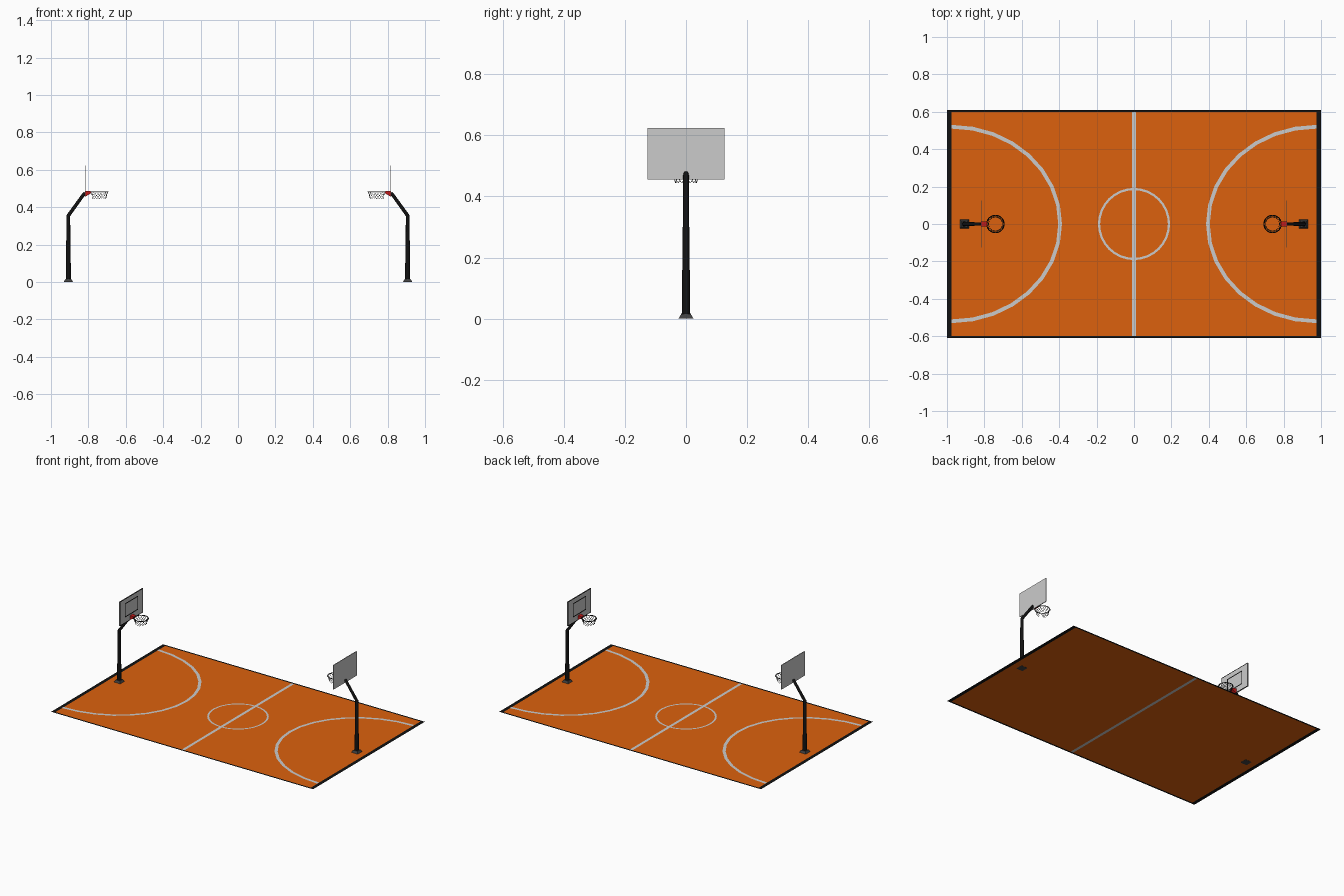
import bpy
from math import pi, sin, cos

if "Cube" in bpy.data.objects:
    bpy.data.objects.remove(bpy.data.objects["Cube"])


def material(name, r, g, b):
    m = bpy.data.materials.new(name)
    m.diffuse_color = (r, g, b, 1)
    m.use_nodes = True
    m.node_tree.nodes["Principled BSDF"].inputs["Base Color"].default_value = m.diffuse_color
    return m


ORANGE = material("court_orange", 0.72, 0.12, 0.004)
BLACK = material("black", 0.006, 0.006, 0.006)
DARK = material("dark_grey", 0.05, 0.05, 0.05)
RED = material("red", 0.55, 0.01, 0.01)


def add(name, mesh, mat=None):
    ob = bpy.data.objects.new(name, mesh)
    bpy.context.collection.objects.link(ob)
    if mat:
        mesh.materials.append(mat)
    return ob


def from_faces(name, verts, faces, mat=None):
    me = bpy.data.meshes.new(name)
    me.from_pydata(verts, [], faces)
    return add(name, me, mat)


def rects(name, boxes, z, mat=None):
    """Flat rectangles (x0, x1, y0, y1) facing up."""
    v, f = [], []
    for x0, x1, y0, y1 in boxes:
        n = len(v)
        v += [(x0, y0, z), (x1, y0, z), (x1, y1, z), (x0, y1, z)]
        f.append((n, n + 1, n + 2, n + 3))
    return from_faces(name, v, f, mat)


def arc_line(name, cx, rx, ry, w, a0, a1, n, z):
    """Flat painted line along an elliptic arc."""
    v = []
    for i in range(n + 1):
        a = a0 + (a1 - a0) * i / n
        for d in (w / 2, -w / 2):
            v.append((cx + (rx + d) * cos(a), (ry + d) * sin(a), z))
    f = [(2 * i, 2 * i + 2, 2 * i + 3, 2 * i + 1) for i in range(n)]
    return from_faces(name, v, f)


def frustum(name, lo, hi, mat=None):
    """Six-sided solid between two four-point loops."""
    f = [(3, 2, 1, 0), (4, 5, 6, 7)]
    f += [(i, (i + 1) % 4, 4 + (i + 1) % 4, 4 + i) for i in range(4)]
    return from_faces(name, lo + hi, f, mat)


def loop_x(x, hy, z0, z1):
    return [(x, -hy, z0), (x, hy, z0), (x, hy, z1), (x, -hy, z1)]


def loop_z(cx, h, z):
    return [(cx - h, -h, z), (cx + h, -h, z), (cx + h, h, z), (cx - h, h, z)]


def tubes(name, paths, mat, res=2, cyclic=False):
    """Round tubes through (x, y, z, radius) points, as a mesh."""
    cu = bpy.data.curves.new(name, 'CURVE')
    cu.dimensions = '3D'
    cu.bevel_depth = 1
    cu.bevel_resolution = res
    cu.use_fill_caps = True
    for path in paths:
        sp = cu.splines.new('POLY')
        sp.points.add(len(path) - 1)
        sp.use_cyclic_u = cyclic
        for p, (x, y, z, r) in zip(sp.points, path):
            p.co = (x, y, z, 1)
            p.radius = r
    tmp = bpy.data.objects.new("tmp", cu)
    bpy.context.collection.objects.link(tmp)
    bpy.context.view_layer.update()
    me = bpy.data.meshes.new_from_object(tmp.evaluated_get(bpy.context.evaluated_depsgraph_get()))
    bpy.data.objects.remove(tmp)
    me.materials.clear()
    return add(name, me, mat)


# Court floor, split by the half-way line, with a black border
Z, ZL = 0.001, 0.003
X, Y, IX, IY, C = 1.0, 0.61, 0.975, 0.598, 0.01
rects("court_floor", [(-IX, -C, -IY, IY), (C, IX, -IY, IY)], Z, ORANGE)
rects("halfway_line", [(-C, C, -IY, IY)], Z)
rects("court_border", [(-X, -IX, -Y, Y), (IX, X, -Y, Y),
                       (-IX, IX, -Y, -IY), (-IX, IX, IY, Y)], Z, BLACK)
arc_line("centre_circle", 0, 0.187, 0.187, 0.012, 0, 2 * pi, 32, ZL)

# Everything below is built for the left end and copied to the right
end = [arc_line("three_point_line", -IX, 0.58, 0.52, 0.02, -pi / 2, pi / 2, 16, ZL)]

# Base and bent pole
PX = -0.907
end.append(frustum("pole_base", loop_z(PX, 0.025, 0), loop_z(PX, 0.016, 0.015), DARK))
end.append(tubes("pole", [[(PX, 0, 0.01, 0.014), (PX, 0, 0.355, 0.010),
                           (-0.824, 0, 0.470, 0.009), (-0.818, 0, 0.478, 0.007)]], BLACK, 4))

# Backboard with outline and target square on the court side
B0, B1 = -0.819, -0.815
end.append(frustum("backboard", loop_x(B0, 0.126, 0.456, 0.624), loop_x(B1, 0.126, 0.456, 0.624)))


def outline(name, hy, z0, z1, w):
    x = B1 + 0.001
    v = loop_x(x, hy, z0, z1) + loop_x(x, hy - w, z0 + w, z1 - w)
    f = [(i, (i + 1) % 4, 4 + (i + 1) % 4, 4 + i) for i in range(4)]
    return from_faces(name, v, f, BLACK)


end.append(outline("backboard_outline", 0.126, 0.456, 0.624, 0.005))
end.append(outline("target_square", 0.072, 0.495, 0.592, 0.007))

# Red bracket carrying the rim
end.append(frustum("rim_bracket", loop_x(B1, 0.015, 0.457, 0.487),
                   loop_x(-0.787, 0.012, 0.474, 0.485), RED))

# Rim
RX, RZ, RR, N = -0.741, 0.482, 0.047, 24
end.append(tubes("rim", [[(RX + RR * cos(2 * pi * i / N), RR * sin(2 * pi * i / N), RZ, 0.0025)
                          for i in range(N)]], BLACK, 1, True))

# Net of crossing strands
strands = []
for k in range(16):
    for turn in (-1, 1):
        path = []
        for j in range(5):
            a = 2 * pi * (k + turn * j / 2) / 16
            r = 0.046 - 0.011 * (j / 4) ** 0.8
            path.append((RX + r * cos(a), r * sin(a), RZ - 0.038 * j / 4, 0.0009))
        strands.append(path)
end.append(tubes("net", strands, DARK, 0))

# Opposite end
for ob in end:
    twin = ob.copy()
    twin.name = ob.name + "_right"
    twin.rotation_euler.z = pi
    bpy.context.collection.objects.link(twin)
